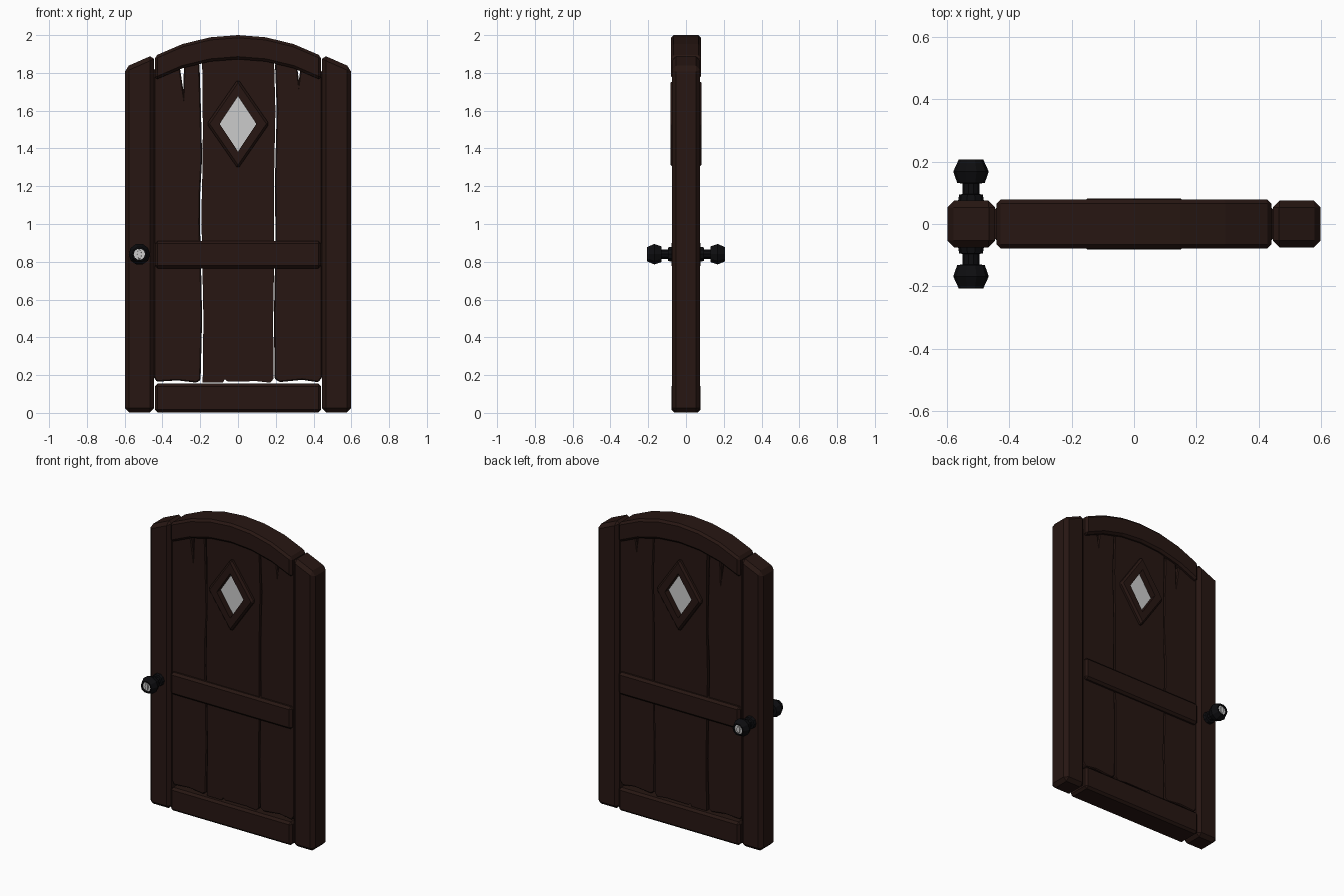
import bpy, bmesh, math

if "Cube" in bpy.data.objects:
    bpy.data.objects.remove(bpy.data.objects["Cube"])


def material(name, rgb):
    m = bpy.data.materials.new(name)
    m.diffuse_color = (*rgb, 1)
    m.use_nodes = True
    m.node_tree.nodes["Principled BSDF"].inputs["Base Color"].default_value = m.diffuse_color
    return m


WOOD = material("dark_wood", (0.020, 0.008, 0.006))
IRON = material("black_iron", (0.004, 0.004, 0.005))


def finish(name, bm, mat=None, bevel=0):
    bmesh.ops.recalc_face_normals(bm, faces=bm.faces)
    me = bpy.data.meshes.new(name)
    bm.to_mesh(me)
    bm.free()
    ob = bpy.data.objects.new(name, me)
    bpy.context.collection.objects.link(ob)
    if mat:
        me.materials.append(mat)
    if bevel:
        b = ob.modifiers.new("chamfer", 'BEVEL')
        b.width, b.segments = bevel, 1
        b.limit_method, b.angle_limit = 'ANGLE', math.radians(35)
    return ob


def slab(name, outline, depth, mat=WOOD, bevel=0.0):
    """Extrude an (x, z) outline from y = -depth to y = +depth."""
    bm = bmesh.new()
    face = bm.faces.new([bm.verts.new((x, -depth, z)) for x, z in outline])
    ext = bmesh.ops.extrude_face_region(bm, geom=[face])["geom"]
    moved = [v for v in ext if isinstance(v, bmesh.types.BMVert)]
    bmesh.ops.translate(bm, verts=moved, vec=(0, 2 * depth, 0))
    return finish(name, bm, mat, bevel)


def diamond(w, h, cz=1.53):
    return [(-w, cz), (0, cz - h), (w, cz), (0, cz + h)]


def cut(ob, cutter):
    cutter.hide_render = True
    mod = ob.modifiers.new("opening", 'BOOLEAN')
    mod.object, mod.operation, mod.solver = cutter, 'DIFFERENCE', 'EXACT'
    bpy.context.view_layer.objects.active = ob
    bpy.ops.object.modifier_apply(modifier=mod.name)


# Side stiles with sloping tops
for side, s in (("left", -1), ("right", 1)):
    slab(side + "_stile", [(s * 0.598, 0.003), (s * 0.598, 1.83),
                           (s * 0.445, 1.897), (s * 0.445, 0.003)], 0.075, bevel=0.022)

# Arched top rail
xs = [-0.44 + 0.88 * i / 6 for i in range(7)]


def arc(x, top, r=0.935):
    return top - r + math.sqrt(r * r - x * x)


slab("arched_top_rail", [(x, arc(x, 2.0)) for x in xs] +
     [(x, arc(x, 1.872)) for x in reversed(xs)], 0.079, bevel=0.014)

# Straight rails
for name, z0, z1 in (("bottom_rail", 0.003, 0.155), ("middle_rail", 0.765, 0.91)):
    slab(name, [(-0.44, z0), (0.44, z0), (0.44, z1), (-0.44, z1)], 0.078, bevel=0.014)

# Worn planks with uneven edges and splits
slab("left_plank", [
    (-0.446, 0.19), (-0.43, 0.165), (-0.32, 0.172), (-0.22, 0.160), (-0.198, 0.175),
    (-0.190, 0.5), (-0.197, 0.85), (-0.202, 1.0), (-0.201, 1.15), (-0.190, 1.35),
    (-0.196, 1.6), (-0.204, 1.85), (-0.285, 1.86), (-0.290, 1.71), (-0.308, 1.83),
    (-0.446, 1.82)], 0.052, bevel=0.006)
middle = slab("middle_plank", [
    (-0.187, 0.16), (-0.08, 0.16), (-0.07, 0.178), (-0.055, 0.166), (0.10, 0.168),
    (0.17, 0.160), (0.188, 0.18), (0.186, 0.5), (0.192, 0.85), (0.190, 1.2),
    (0.198, 1.6), (0.190, 1.89), (-0.190, 1.89), (-0.186, 1.5),
    (-0.189, 1.25), (-0.194, 1.05), (-0.190, 0.85), (-0.183, 0.5)], 0.055)
slab("right_plank", [
    (0.446, 0.19), (0.425, 0.162), (0.34, 0.175), (0.22, 0.163), (0.194, 0.18),
    (0.190, 0.5), (0.198, 0.9), (0.196, 1.25), (0.205, 1.6), (0.196, 1.85),
    (0.310, 1.86), (0.322, 1.76), (0.332, 1.83), (0.446, 1.81)], 0.052, bevel=0.006)

# Diamond window: frame, pane and the opening through the plank
frame = slab("window_frame", diamond(0.165, 0.238), 0.082, bevel=0.012)
bpy.context.view_layer.objects.active = frame
bpy.ops.object.modifier_apply(modifier="chamfer")
cutter = slab("window_cutter", diamond(0.097, 0.147), 0.3, mat=None)
cut(frame, cutter)
cut(middle, cutter)
bpy.data.objects.remove(cutter)
slab("window_pane", diamond(0.099, 0.150), 0.042, mat=None)

# Door knobs, turned around the y axis on both faces
KX, KZ = -0.522, 0.84


def lathe(name, profile, s, mat=None, squash=1.0, sides=10):
    bm = bmesh.new()
    rings = [[bm.verts.new((KX + squash * r * math.cos(math.tau * i / sides), s * y,
                            KZ + r * math.sin(math.tau * i / sides)))
              for i in range(sides)] for r, y in profile]
    for a, b in zip(rings, rings[1:]):
        for i in range(sides):
            j = (i + 1) % sides
            bm.faces.new((a[i], a[j], b[j], b[i]))
    bm.faces.new(rings[0])
    bm.faces.new(rings[-1])
    return finish(name, bm, mat)


for side, s in (("front", -1), ("back", 1)):
    lathe(side + "_knob", [(0.042, 0.07), (0.038, 0.094), (0.027, 0.096), (0.027, 0.13),
                           (0.044, 0.131), (0.057, 0.168), (0.039, 0.207),
                           (0.031, 0.207), (0.031, 0.197)], s, IRON)
    lathe(side + "_lock_disc", [(0.030, 0.190), (0.030, 0.199)], s)
    lathe(side + "_lock_turn", [(0.026, 0.196), (0.024, 0.206)], s, squash=0.45)
